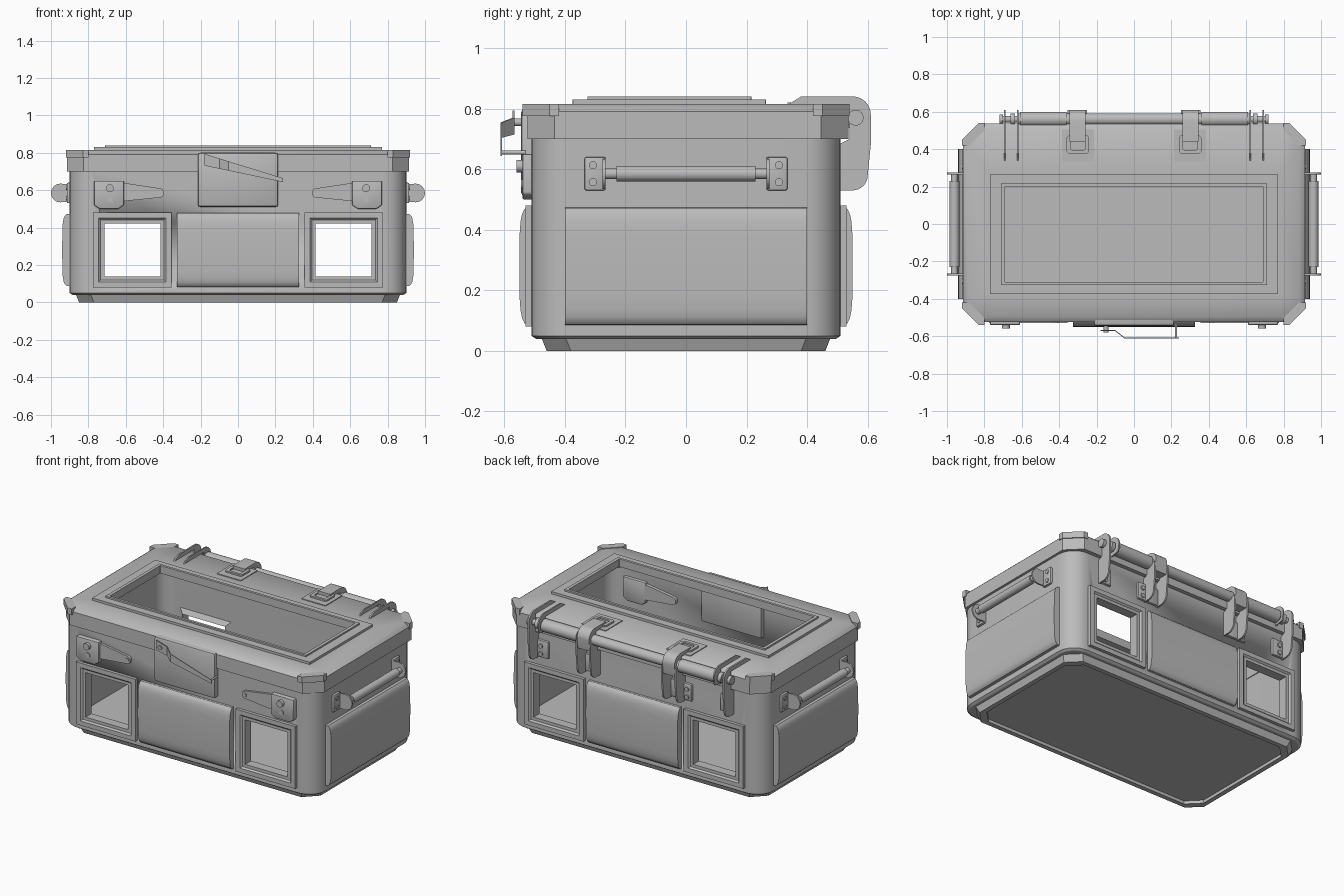
import bpy, bmesh
from math import cos, sin, pi, radians

cube = bpy.data.objects.get("Cube")
if cube:
    bpy.data.objects.remove(cube, do_unlink=True)

SIDES = (-1, 1)
GREY = (.5, .5, .5, 1)
grey = bpy.data.materials.new("plain_grey")
grey.use_nodes = True
grey.diffuse_color = GREY
grey.node_tree.nodes["Principled BSDF"].inputs["Base Color"].default_value = GREY


def place(axis, u, v, w):
    return {'x': (w, u, v), 'y': (u, w, v), 'z': (u, v, w)}[axis]


def loft(name, rings, closed=False, bevel=0):
    """Skin equal-sized rings; closed joins last to first, otherwise the ends are capped."""
    bm = bmesh.new()
    loops = [[bm.verts.new(point) for point in ring] for ring in rings]
    count = len(loops[0])
    pairs = list(zip(loops, loops[1:]))
    if closed:
        pairs.append((loops[-1], loops[0]))
    else:
        bm.faces.new(loops[0])
        bm.faces.new(loops[-1])
    for lower, upper in pairs:
        for i in range(count):
            j = (i + 1) % count
            bm.faces.new((lower[i], lower[j], upper[j], upper[i]))
    bmesh.ops.recalc_face_normals(bm, faces=bm.faces)
    if bevel:
        bmesh.ops.bevel(bm, geom=bm.edges[:], offset=bevel, segments=2, profile=.5, affect='EDGES')
    mesh = bpy.data.meshes.new(name)
    bm.to_mesh(mesh)
    bm.free()
    mesh.materials.append(grey)
    for polygon in mesh.polygons:
        polygon.use_smooth = True
    mesh.set_sharp_from_angle(angle=radians(32))
    part = bpy.data.objects.new(name, mesh)
    bpy.context.collection.objects.link(part)
    return part


def extrude(name, points, axis, start, end, bevel=0):
    rings = [[place(axis, u, v, w) for u, v in points] for w in (start, end)]
    return loft(name, rings, bevel=bevel)


def mirror_u(points, side):
    return [(side * u, v) for u, v in points]


def arc(centre, radius, start, end, steps=8):
    angles = [radians(start + (end - start) * i / steps) for i in range(steps + 1)]
    return [(centre[0] + radius * cos(a), centre[1] + radius * sin(a)) for a in angles]


def rod(name, axis, centre, radius, start, end):
    return extrude(name, arc(centre, radius, 0, 345, 23), axis, start, end)


def rectangle(axis, half_u, half_v, w, centre=(0, 0), corner=0, steps=0):
    """Rectangle ring: no steps is square, one is chamfered, more are round corners."""
    points = []
    for quarter, (su, sv) in enumerate(((1, 1), (-1, 1), (-1, -1), (1, -1))):
        u = centre[0] + su * (half_u - corner)
        v = centre[1] + sv * (half_v - corner)
        start = 90 * quarter
        points += arc((u, v), corner, start, start + 90, steps) if steps else [(u, v)]
    return [place(axis, u, v, w) for u, v in points]


def box(name, centre, size, bevel=0):
    x, y, z = centre
    width, depth, height = (s / 2 for s in size)
    return loft(name, [rectangle('z', width, depth, w, (x, y)) for w in (z - height, z + height)], bevel=bevel)


def bulge(name, axis, side, wall, swell, half_length, middle, half_height):
    """Pillow-edged panel swelling out of a wall."""
    profile = []
    for i in range(13):
        t = pi * i / 12
        rise = abs(cos(t)) ** .45 * (1 if i > 6 else -1)
        profile.append((side * (wall + swell * max(sin(t), 0) ** .45), middle + half_height * rise))
    extrude(name, profile, axis, -half_length, half_length)


# Hollow body with window openings cut front to back
WIDE, DEEP, WALL = .9, .51, .03
TOP, FLOOR, SILL = .71, .06, .04
window_x, window_z = .565, .28


def body_ring(inset, z):
    return rectangle('z', WIDE - inset, DEEP - inset, z, corner=.12 - inset, steps=8)


body = loft("body", [body_ring(WALL / 2, SILL), body_ring(0, SILL + .01), body_ring(0, TOP),
                     body_ring(WALL, TOP), body_ring(WALL, FLOOR)])
for s in SIDES:
    cutter = box("window_cutter", (s * window_x, 0, window_z), (.33, 2, .3))
    cutter.hide_render = True
    cut = body.modifiers.new("window", 'BOOLEAN')
    cut.operation, cut.object, cut.solver = 'DIFFERENCE', cutter, 'EXACT'
    bpy.context.view_layer.update()
    result = body.evaluated_get(bpy.context.evaluated_depsgraph_get())
    mesh = bpy.data.meshes.new_from_object(result)
    body.modifiers.clear()
    body.data = mesh
    bpy.data.objects.remove(cutter, do_unlink=True)

# Chamfered base with a recessed underside
loft("base", [rectangle('z', WIDE - inset, DEEP - inset, z, corner=.08, steps=1)
              for inset, z in ((.03, SILL + .01), (.05, 0), (.08, 0), (.08, .02))])


# Lid with stepped frame around the opening
def lid_ring(inset, z):
    return rectangle('z', .915 - inset, .53 - inset, z, (0, .006), .09, 1)


def opening_ring(grow, z):
    return rectangle('z', .69 + grow, .255 + .8 * grow, z, (0, -.055), .001, 1)


LID, STEP, RIM, UNDER = .815, .83, .84, .79
loft("lid", [lid_ring(.05, .7), lid_ring(0, .7), lid_ring(0, UNDER), lid_ring(.01, .8), lid_ring(.03, LID),
             opening_ring(.08, LID), opening_ring(.08, STEP), opening_ring(.02, STEP), opening_ring(.02, RIM),
             opening_ring(0, RIM), opening_ring(0, UNDER), lid_ring(.05, UNDER)], closed=True)
guard = ((.8, .54), (.83, .54), (.92, .45), (.92, .42), (.88, .42), (.8, .5))
for sx in SIDES:
    for sy in SIDES:
        extrude("lid_corner_guard", [(sx * x, sy * y) for x, y in guard], 'z', .775, LID)

# Window frames and bulged panels, front and back
for sy in SIDES:
    bulge("long_panel", 'x', sy, DEEP - .02, .06, .325, window_z, .2)
    for sx in SIDES:
        steps = ((.21, .5), (.21, .53), (.18, .53), (.17, .52), (.15, .52), (.15, .46))
        loft("window_frame", [rectangle('y', half, half * .95, sy * y, (sx * window_x, window_z))
                              for half, y in steps], closed=True)

# Side panels and carrying handles
grip_z, grip_x = .585, .95
for s in SIDES:
    bulge("side_panel", 'y', s, WIDE - .01, .05, .4, window_z, .195)
    grip = (s * (grip_x + .01), grip_z)
    rod("handle_grip", 'y', grip, .026, -.23, .23)
    rod("handle_core", 'y', grip, .018, -.27, .27)
    tab = arc((grip_x, grip_z), .05, -90, 90) + [(WIDE - .01, .63), (WIDE - .01, .54)]
    for t in SIDES:
        extrude("handle_tab", mirror_u(tab, s), 'y', t * .265, t * .275)
        box("handle_plate", (s * WIDE, t * .3, grip_z), (.03, .07, .11), .006)
        for rise in SIDES:
            rod("handle_bolt", 'x', (t * .307, grip_z + rise * .028), .013, s * WIDE, s * .92)

# Front latch with bent, tapering swing arm
box("latch_cover", (0, -.5, .655), (.43, .09, .29), .014)
pin_x, pin_z = -.15, .755
rod("latch_pin", 'y', (pin_x, pin_z), .013, -.58, -.54)
rod("latch_stop", 'y', (.225, .655), .006, -.61, -.53)
arm = []
for x, y in ((-.18, -.57), (-.1, -.57), (-.05, -.61), (.24, -.61)):
    middle, half = pin_z - .26 * (x - pin_x), .03 - .05 * (x - pin_x)
    arm.append(rectangle('x', .003, half, x, (y, middle)))
loft("latch_arm", arm)

# Front bolt brackets
for s in SIDES:
    plate = ((.61, .65), (.61, .52), (.64, .5), (.74, .5), (.77, .52), (.77, .65))
    tongue = arc((.42, grip_z), .025, 90, 270) + [(.62, .54), (.62, .64)]
    extrude("bracket_plate", mirror_u(plate, s), 'y', -.54, -.46, .006)
    extrude("bracket_tongue", mirror_u(tongue, s), 'y', -.525, -.46)
    rod("bracket_knob", 'y', (s * .685, .61), .021, -.56, -.5)
    rod("bracket_bolt", 'y', (s * .685, .55), .016, -.545, -.5)
    rod("tongue_bolt", 'y', (s * .417, grip_z), .012, -.53, -.5)

# Rear hinge bar with sleeves, necks and end caps
axle = (.56, .77)
rod("hinge_bar", 'x', axle, .032, -.62, .62)
for s in SIDES:
    for name, radius, start, end in (("sleeve", .04, .36, .61), ("neck", .018, .6, .72),
                                     ("collar", .032, .635, .66), ("end_cap", .026, .7, .72)):
        rod("hinge_bar_" + name, 'x', axle, radius, s * start, s * end)

# Hinge fins, straps, lugs and wall plates
back = .54
bend = arc((.55, .78), .06, 90, 0)
foot = arc((.55, .58), .05, 0, -90) + [(.5, .53), (.5, .68), (back, .7)]
hook = [(back, LID), (.34, LID), (.38, RIM)] + bend
for s in SIDES:
    extrude("outer_fin", hook + [(.61, .68)] + foot, 'x', s * .686, s * .696)
    extrude("inner_fin", hook + [(.6, .73), (back, .72)], 'x', s * .618, s * .626)
    extrude("hinge_strap", [(back, LID), (.44, LID), (.44, RIM)] + bend + [(.6, .71), (back, .71)],
            'x', s * .26, s * .345)
    for x in (.25, .345):
        extrude("strap_lug", [(back, .76), (.61, .76), (.61, .68)] + foot, 'x', s * x, s * (x + .01))
    for x, width in ((.65, .08), (.33, .15)):
        box("hinge_wall_plate", (s * x, DEEP, .59), (width, .03, .11), .006)
        for z in (.56, .61):
            rod("hinge_bolt", 'y', (s * (x + width / 2 - .03), z), .014, DEEP, .533)
    box("lid_hinge_plate", (s * .3, .42, LID), (.17, .17, .01))
    loft("hinge_buckle", [rectangle('z', half, half * .8, z, (s * .3, .425), .01, 1)
                          for half, z in ((.06, .81), (.06, STEP), (.04, STEP), (.04, .81))], closed=True)
